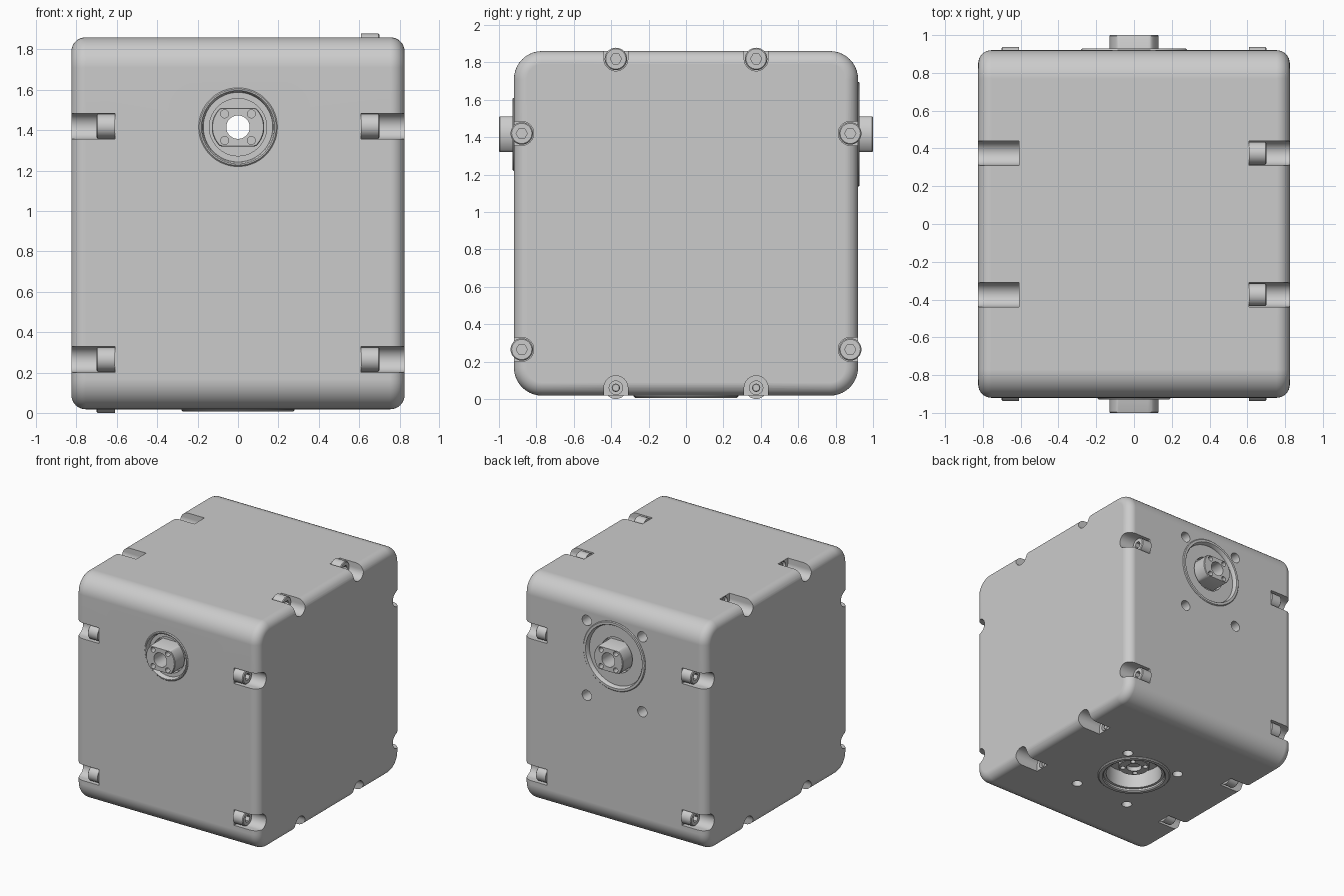
import bpy, bmesh
from math import sin, cos, pi, atan2

if "Cube" in bpy.data.objects:
    bpy.data.objects.remove(bpy.data.objects["Cube"])

BX, BY, Z0, Z1 = 0.825, 0.92, 0.018, 1.86
ZC = (Z0 + Z1) / 2
SHAFT_Z = 1.415


def pos(axis, u, v, h):
    return {'x': (h, u, v), 'y': (u, h, v), 'z': (u, v, h)}[axis]


def circle(axis, c, r, h, n=48, flat=9, turn=0):
    # ring of points; "flat" clamps the second direction to make flats
    return [pos(axis, c[0] + r * cos(turn + 2 * pi * i / n),
                c[1] + max(-flat, min(flat, r * sin(turn + 2 * pi * i / n))), h)
            for i in range(n)]


def loft(name, rings, wrap=False):
    bm = bmesh.new()
    vs = [[bm.verts.new(p) for p in ring] for ring in rings]
    n = len(vs[0])
    pairs = list(zip(vs, vs[1:])) + ([(vs[-1], vs[0])] if wrap else [])
    for a, b in pairs:
        for i in range(n):
            bm.faces.new((a[i], a[(i + 1) % n], b[(i + 1) % n], b[i]))
    if not wrap:
        bm.faces.new(vs[0])
        bm.faces.new(vs[-1])
    bmesh.ops.recalc_face_normals(bm, faces=bm.faces)
    me = bpy.data.meshes.new(name)
    bm.to_mesh(me)
    bm.free()
    ob = bpy.data.objects.new(name, me)
    bpy.context.collection.objects.link(ob)
    return ob


def lathe(name, axis, c, profile, wrap=False, n=64):
    return loft(name, [circle(axis, c, r, h, n) for r, h in profile], wrap)


def rod(axis, c, r, a, b, n=24):
    return lathe("cutter", axis, c, [(r, a), (r, b)], n=n)


def cut(ob, cutters):
    for c in cutters:
        c.hide_render = True
        m = ob.modifiers.new("cut", 'BOOLEAN')
        m.operation, m.solver, m.object = 'DIFFERENCE', 'EXACT', c
    dg = bpy.context.evaluated_depsgraph_get()
    me = bpy.data.meshes.new_from_object(ob.evaluated_get(dg))
    ob.modifiers.clear()
    ob.data = me
    for c in cutters:
        bpy.data.objects.remove(c)


def smooth(ob):
    bpy.ops.object.select_all(action='DESELECT')
    ob.select_set(True)
    bpy.context.view_layer.objects.active = ob
    bpy.ops.object.shade_smooth_by_angle(angle=0.6)


# Housing: rounded y-z outline with smaller fillets at both x ends
def outline(x, inset, seg=10, rad=0.15):
    hy, hz, pts = BY - rad, (Z1 - Z0) / 2 - rad, []
    for k, (sy, sz) in enumerate(((1, 1), (-1, 1), (-1, -1), (1, -1))):
        for i in range(seg + 1):
            a = (k + i / seg) * pi / 2
            pts.append((x, sy * hy + (rad - inset) * cos(a),
                        ZC + sz * hz + (rad - inset) * sin(a)))
    return pts


F, N = 0.07, 8
half = [(BX - F + F * cos(i / N * pi / 2), F * (1 - sin(i / N * pi / 2))) for i in range(N + 1)]
rings = [outline(x, d) for x, d in half] + [outline(-x, d) for x, d in reversed(half)]
housing = loft("housing", rings)

# Screw stations on the y-z outline: (y, z, outward direction)
OFF, NOTCH = 0.042, 0.064
stations = [(s * (BY - OFF), z, (s, 0)) for s in (1, -1) for z in (1.42, 0.265)]
stations += [(y, Z1 - OFF, (0, 1)) for y in (0.375, -0.375)]
stations += [(y, Z0 + OFF, (0, -1)) for y in (0.375, -0.375)]


def notch(y, z, d, side):
    a0 = atan2(d[1], d[0])
    p = [(y + NOTCH * cos(a0 + pi / 2 + pi * i / 16),
          z + NOTCH * sin(a0 + pi / 2 + pi * i / 16)) for i in range(17)]
    p = [(p[0][0] + d[0] * .2, p[0][1] + d[1] * .2)] + p + \
        [(p[-1][0] + d[0] * .2, p[-1][1] + d[1] * .2)]
    return loft("cutter", [[(side * x, a, b) for a, b in p] for x in (0.61, 0.95)])


cutters, heads = [], []
for y, z, d in stations:
    for side in (1, -1):
        cutters.append(notch(y, z, d, side))
        if d[1] == -side:      # far end of the top and bottom screws
            cutters.append(rod('x', (y, z), 0.036, side * 0.54, side * 0.7))
        else:
            heads.append((y, z, side))

# Bores: stepped shaft bore front to back, bottom pocket, fixing holes
BORE = (0, SHAFT_Z)
cutters.append(lathe("cutter", 'y', BORE, [(.195, -1.1), (.195, -.84), (.058, -.84),
                                           (.058, .84), (.28, .84), (.28, 1.1)]))
cutters.append(rod('z', (0, 0), 0.28, -0.1, 0.16, 64))
for x in (0.25, -0.25):
    for t in (0.305, -0.305):
        cutters.append(rod('y', (x, SHAFT_Z - 0.08 + t), 0.042, 0.8, 1.1))
        cutters.append(rod('z', (x, -0.08 + t), 0.04, -0.1, 0.14))
cut(housing, cutters)
smooth(housing)
wn = housing.modifiers.new("face_weighting", 'WEIGHTED_NORMAL')
wn.keep_sharp = True

# Bearing rims around the shafts: raised lip, recessed floor, gap at the hub
def rim(name, s, r, lip):
    smooth(lathe(name, 'y', BORE, [
        (r, s * .84), (r, s * .922), (r - .006, s * .928), (r - lip + .005, s * .928),
        (r - lip, s * .922), (r - lip - .005, s * .893), (.142, s * .893),
        (.142, s * .84)], True))


rim("front_rim", -1, 0.195, 0.018)
rim("back_rim", 1, 0.28, 0.03)
smooth(lathe("bottom_rim", 'z', (0, 0), [
    (.28, .16), (.28, .014), (.272, .006), (.245, .006), (.237, .014),
    (.235, .028), (.215, .028), (.21, .16)], True))

# Shaft ends with two flats, a centre bore and four bolt holes
def drills(axis, c, a, b, mid, q):
    return [rod(axis, c, 0.058, a, b, 48)] + \
           [rod(axis, (c[0] + i * q, c[1] + j * q), 0.02, mid, b)
            for i in (1, -1) for j in (1, -1)]


for name, s in (("front_shaft", -1), ("back_shaft", 1)):
    hub = loft(name, [circle('y', BORE, .13, s * .84, 64, .095),
                      circle('y', BORE, .13, s * .995, 64, .095),
                      circle('y', BORE, .126, s * 1.0, 64, .092)])
    cut(hub, drills('y', BORE, s * .8, s * 1.1, s * .92, .066))
    smooth(hub)

bottom_hub = lathe("bottom_hub", 'z', (0, 0), [(.12, .16), (.12, .09), (.116, .085)])
cut(bottom_hub, drills('z', (0, 0), .12, .05, .13, .062))
smooth(bottom_hub)

# Socket-head screws sharing one mesh
head = lathe("screw_head", 'x', (0, 0), [(.06, .61), (.06, .695), (.054, .701)], n=32)
cut(head, [loft("cutter", [circle('x', (0, 0), .03, h, 6) for h in (.655, .8)])])
smooth(head)
for i, (y, z, side) in enumerate(heads):
    ob = head if i == 0 else head.copy()
    if i:
        bpy.context.collection.objects.link(ob)
    ob.name = f"screw_head_{i + 1}"
    ob.location = (0, y, z)
    ob.rotation_euler = (0, 0, 0 if side > 0 else pi)

# Screw tips seen in the far holes of the top and bottom screws
for y, z, d in stations:
    if d[1]:
        s = -d[1]
        smooth(lathe("screw_tip", 'x', (y, z), [(.022, s * .53), (.022, s * .595), (.018, s * .6)], n=24))
